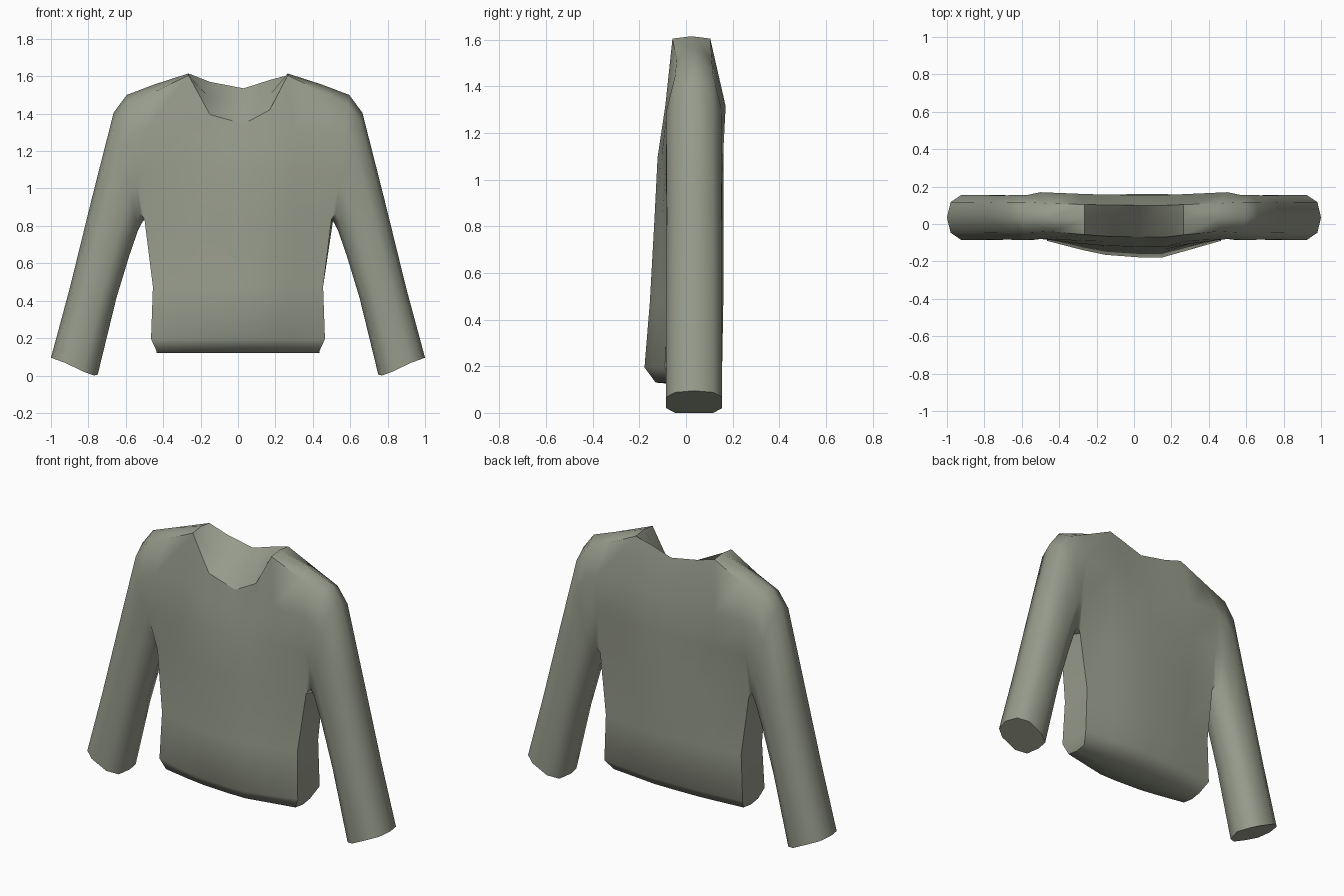
import bpy, bmesh, math
from mathutils import Vector

if "Cube" in bpy.data.objects:
    bpy.data.objects.remove(bpy.data.objects["Cube"])

bm = bmesh.new()

# Torso rows from hem to shoulder:
# z, half width, front y (middle, edge), back y (middle, edge)
ROWS = [
    (0.135, 0.435, -0.130, -0.07, 0.100, 0.07),
    (0.200, 0.465, -0.178, -0.09, 0.155, 0.12),
    (0.480, 0.455, -0.155, -0.08, 0.160, 0.12),
    (0.840, 0.500, -0.135, -0.06, 0.160, 0.11),
    (1.100, 0.500, -0.122, -0.08, 0.160, 0.14),
    (1.320, 0.500, -0.095, -0.08, 0.155, 0.17),
    (None, 0.450, -0.070, -0.04, 0.100, 0.11),
]
# Torso columns: fraction of width, x at neck, front top z, back top z, bulge
COLS = [
    (-1.0, -0.45, 1.52, 1.52, 0.0),
    (-0.6, -0.265, 1.61, 1.61, 0.55),
    (-0.33, -0.15, 1.40, 1.575, 0.85),
    (0.05, 0.03, 1.35, 1.54, 1.0),
    (0.33, 0.17, 1.425, 1.585, 1.0),
    (0.6, 0.265, 1.61, 1.61, 0.6),
    (1.0, 0.45, 1.52, 1.52, 0.0),
]


def torso_column(u, x_top, z_front, z_back, bulge):
    """Closed loop: hem middle, front rows up, top middle, back rows down."""
    front, back = [], []
    for i, (z, w, fm, fe, bmid, be) in enumerate(ROWS):
        x = x_top if z is None else u * w
        yf, yb = fe + (fm - fe) * bulge, be + (bmid - be) * bulge
        zf = z_front if z is None else z
        zb = z_back if z is None else z
        if i == 5:
            zf = min(z, (1.1 + z_front) / 2)
        front.append(Vector((x, yf, zf)))
        back.append(Vector((x, yb, zb)))
    top = (front[-1] + back[-1]) / 2
    if abs(u) == 1:
        top.z = 1.56           # shoulder crest
    elif abs(u) == 0.6:
        top.z = 1.62           # neck corner
    hem = (front[0] + back[0]) / 2
    hem.z = 0.125
    return [bm.verts.new(p) for p in [hem] + front + [top] + back[::-1]]


def bridge(a, b):
    n = len(a)
    return [bm.faces.new((a[i], a[(i + 1) % n], b[(i + 1) % n], b[i])) for i in range(n)]


# Torso, with a filled neck opening between the front and back necklines
cols = [torso_column(*c) for c in COLS]
for a, b in zip(cols, cols[1:]):
    bridge(a, b)
neck_edges = set()
for a, b in zip(cols[1:5], cols[2:6]):
    for k in (7, 9):
        neck_edges.add(bm.edges.get((a[k], b[k])))
for c in (cols[1], cols[5]):
    for k in (7, 8):
        neck_edges.add(bm.edges.get((c[k], c[k + 1])))

# Sleeve rings: inner x, z, outer x, z, centre y, half depth
SLEEVE = [
    (0.515, 0.82, 0.595, 1.505, 0.035, 0.125),
    (0.535, 0.78, 0.665, 1.41, 0.035, 0.125),
    (0.580, 0.65, 0.782, 0.95, 0.035, 0.122),
    (0.650, 0.42, 0.900, 0.47, 0.035, 0.125),
    (0.750, 0.01, 1.000, 0.10, 0.035, 0.125),
]


def soft(v):
    return math.copysign(abs(v) ** 0.8, v)


def sleeve(side, c):
    # side wall of the torso below the armpit
    x = side * 0.512
    pit = bm.verts.new((x, 0.03, 0.86))
    for f in ((0, 1, 15), (1, 2, 14, 15), (2, 3, 13, 14)):
        bm.faces.new([c[i] for i in f])
    bm.faces.new((c[3], c[4], pit, c[12], c[13]))
    # rings from the armhole to the cuff
    ring = [pit] + c[4:13]
    for xi, zi, xo, zo, cy, hy in SLEEVE:
        new = []
        for k in range(10):
            a = math.tau * k / 10
            t = 0.5 - 0.5 * soft(math.cos(a))
            new.append(bm.verts.new((side * (xi + (xo - xi) * t),
                                     cy - hy * soft(math.sin(a)),
                                     zi + (zo - zi) * t)))
        bridge(ring, new)
        ring = new
    # drop the cuff's lower edge a little so it is rounded, then close it
    for k in (1, 2, 8, 9):
        ring[k].co.z -= 0.012
    bm.faces.new(ring)


sleeve(-1, cols[0])
sleeve(1, cols[-1])

# Smooth shading, sharp at cuffs, hem and neckline
bmesh.ops.recalc_face_normals(bm, faces=bm.faces)
for f in bm.faces:
    f.smooth = True
for e in bm.edges:
    e.smooth = e not in neck_edges and e.calc_face_angle(0) < math.radians(58)
low = min(v.co.z for v in bm.verts)
for v in bm.verts:
    v.co.z -= low

mesh = bpy.data.meshes.new("sweater")
bm.to_mesh(mesh)
bm.free()
cloth = bpy.data.materials.new("sage grey cloth")
cloth.diffuse_color = (0.31, 0.33, 0.26, 1)
cloth.use_nodes = True
cloth.node_tree.nodes["Principled BSDF"].inputs["Base Color"].default_value = cloth.diffuse_color
mesh.materials.append(cloth)
obj = bpy.data.objects.new("sweater", mesh)
bpy.context.collection.objects.link(obj)
